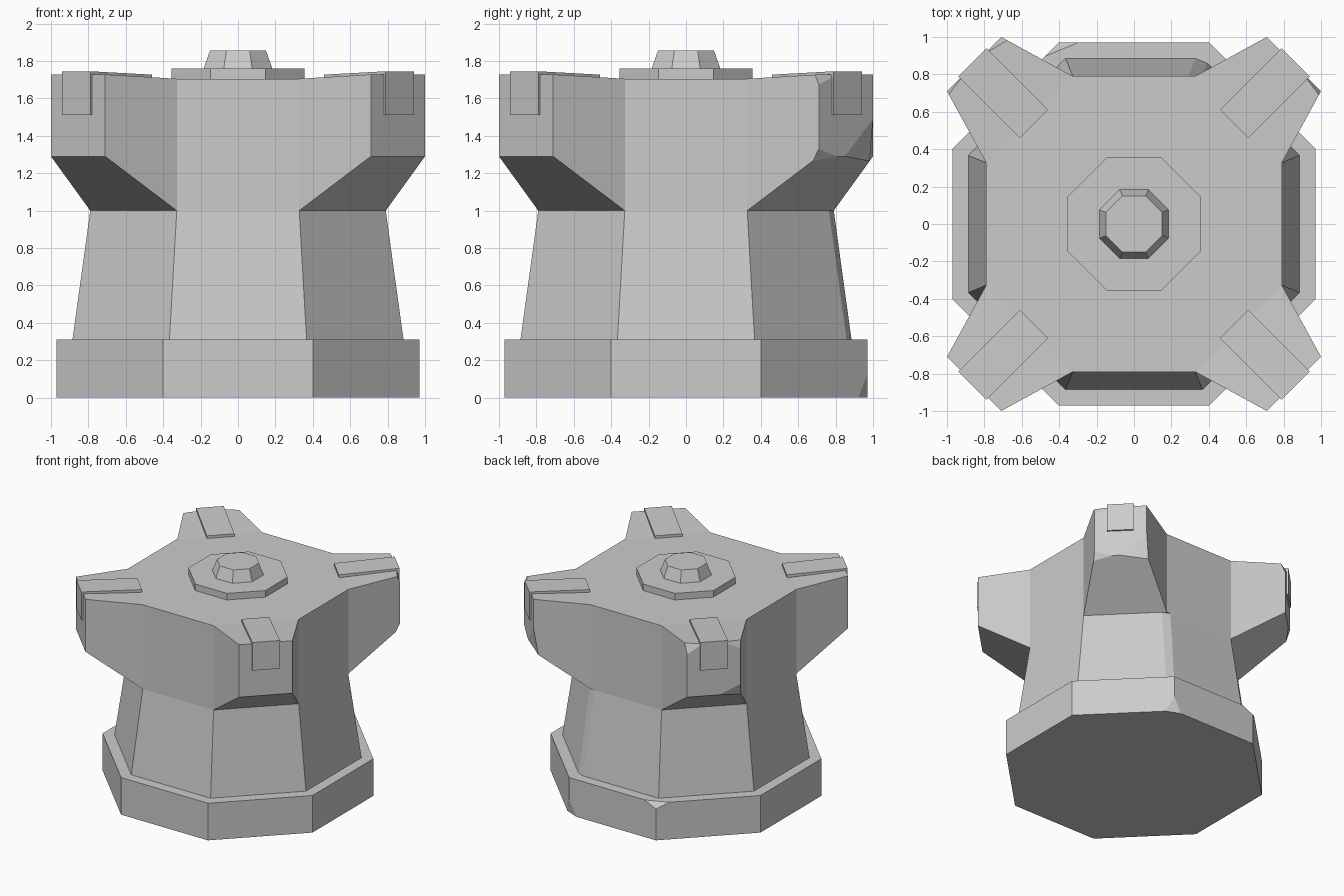
import bpy, bmesh, math
from mathutils import Vector

if "Cube" in bpy.data.objects:
    bpy.data.objects.remove(bpy.data.objects["Cube"])

T = math.tan(math.radians(22.5))


def octagon(apothem, z):
    r = apothem / math.cos(math.pi / 8)
    return [Vector((r * math.cos(math.radians(22.5 + 45 * i)),
                    r * math.sin(math.radians(22.5 + 45 * i)), z)) for i in range(8)]


def finish(bm, name, chips=()):
    # each chip slices a shallow facet off an outer corner: (corner, normal, depth)
    for corner, normal, depth in chips:
        n = Vector(normal).normalized()
        res = bmesh.ops.bisect_plane(bm, geom=bm.verts[:] + bm.edges[:] + bm.faces[:],
                                     plane_co=Vector(corner) - n * depth, plane_no=n,
                                     clear_outer=True)
        cut = [e for e in res['geom_cut'] if isinstance(e, bmesh.types.BMEdge)]
        if cut:
            bmesh.ops.edgenet_fill(bm, edges=cut)
    bmesh.ops.recalc_face_normals(bm, faces=bm.faces[:])
    me = bpy.data.meshes.new(name)
    bm.to_mesh(me)
    bm.free()
    ob = bpy.data.objects.new(name, me)
    bpy.context.collection.objects.link(ob)
    return ob


def frustum(name, a0, z0, a1, z1, chips=()):
    bm = bmesh.new()
    lo = [bm.verts.new(p) for p in octagon(a0, z0)]
    hi = [bm.verts.new(p) for p in octagon(a1, z1)]
    bm.faces.new(lo)
    bm.faces.new(hi)
    for i in range(8):
        j = (i + 1) % 8
        bm.faces.new((lo[i], lo[j], hi[j], hi[i]))
    return finish(bm, name, chips)


# Base plinth and tapered body, with worn rear edges
frustum("base", 0.97, 0, 0.97, 0.31,
        [((-0.40, 0.97, 0.31), (-0.38, 0.92, 0.8), 0.03),
         ((0.40, 0.97, 0), (0.38, 0.92, -0.2), 0.025)])
frustum("body", 0.885, 0.31, 0.79, 1.0,
        [((0.33, 0.79, 1.0), (0.383, 0.924, 0.149), 0.015)])

# Head: octagonal core with four flared diagonal arms
bm = bmesh.new()
A, TOP = 0.79, 1.705
lo = [bm.verts.new(p) for p in octagon(A, 1.0)]
hi = [bm.verts.new(p) for p in octagon(A, TOP)]
bm.faces.new(lo)
bm.faces.new(hi)
for i in range(8):
    j = (i + 1) % 8
    if i % 2:
        bm.faces.new((lo[i], lo[j], hi[j], hi[i]))
        continue
    a = math.radians(45 + 45 * i)
    d = Vector((math.cos(a), math.sin(a), 0))
    s = Vector((-d.y, d.x, 0))
    tips = [[bm.verts.new(d * 1.209 + s * w + Vector((0, 0, z))) for w in (-0.205, 0.205)]
            for z in (1.29, 1.728)]
    (l0, l1), (h0, h1) = tips
    bm.faces.new((lo[i], lo[j], l1, l0))
    bm.faces.new((hi[i], hi[j], h1, h0))
    bm.faces.new((l0, l1, h1, h0))
    bm.faces.new((lo[i], l0, h0, hi[i]))
    bm.faces.new((lo[j], l1, h1, hi[j]))
finish(bm, "head", [
    ((1.0, 0.71, 1.728), (0.8, 0.6, 0.4), 0.02),
    ((1.0, 0.71, 1.29), (0.8, 0.6, -0.5), 0.018),
    ((0.71, 1.0, 1.29), (0.6, 0.8, -0.15), 0.03),
    ((-0.71, 1.0, 1.728), (-0.5, 0.85, 0.4), 0.03),
    ((-1.0, 0.71, 1.728), (-0.8, 0.6, 0.3), 0.018),
    ((-1.0, 0.71, 1.29), (-0.8, 0.6, -0.3), 0.022),
])

# L-shaped strap over the end of each arm
profile = [(0.757, 1.727), (1.223, 1.745), (1.223, 1.51),
           (1.19, 1.51), (1.19, 1.71), (0.757, 1.69)]
for k, side in enumerate(("back_right", "back_left", "front_left", "front_right")):
    a = math.radians(45 + 90 * k)
    d = Vector((math.cos(a), math.sin(a), 0))
    s = Vector((-d.y, d.x, 0))
    bm = bmesh.new()
    rows = [[bm.verts.new(d * r + s * w + Vector((0, 0, z))) for r, z in profile]
            for w in (-0.106, 0.106)]
    for row in rows:
        bm.faces.new(row)
    for i in range(6):
        j = (i + 1) % 6
        bm.faces.new((rows[0][i], rows[0][j], rows[1][j], rows[1][i]))
    finish(bm, "strap_" + side)

# Stepped cap in the middle of the roof
frustum("cap_disc", 0.355, 1.69, 0.355, 1.76)
frustum("cap_knob", 0.187, 1.75, 0.15, 1.855)
